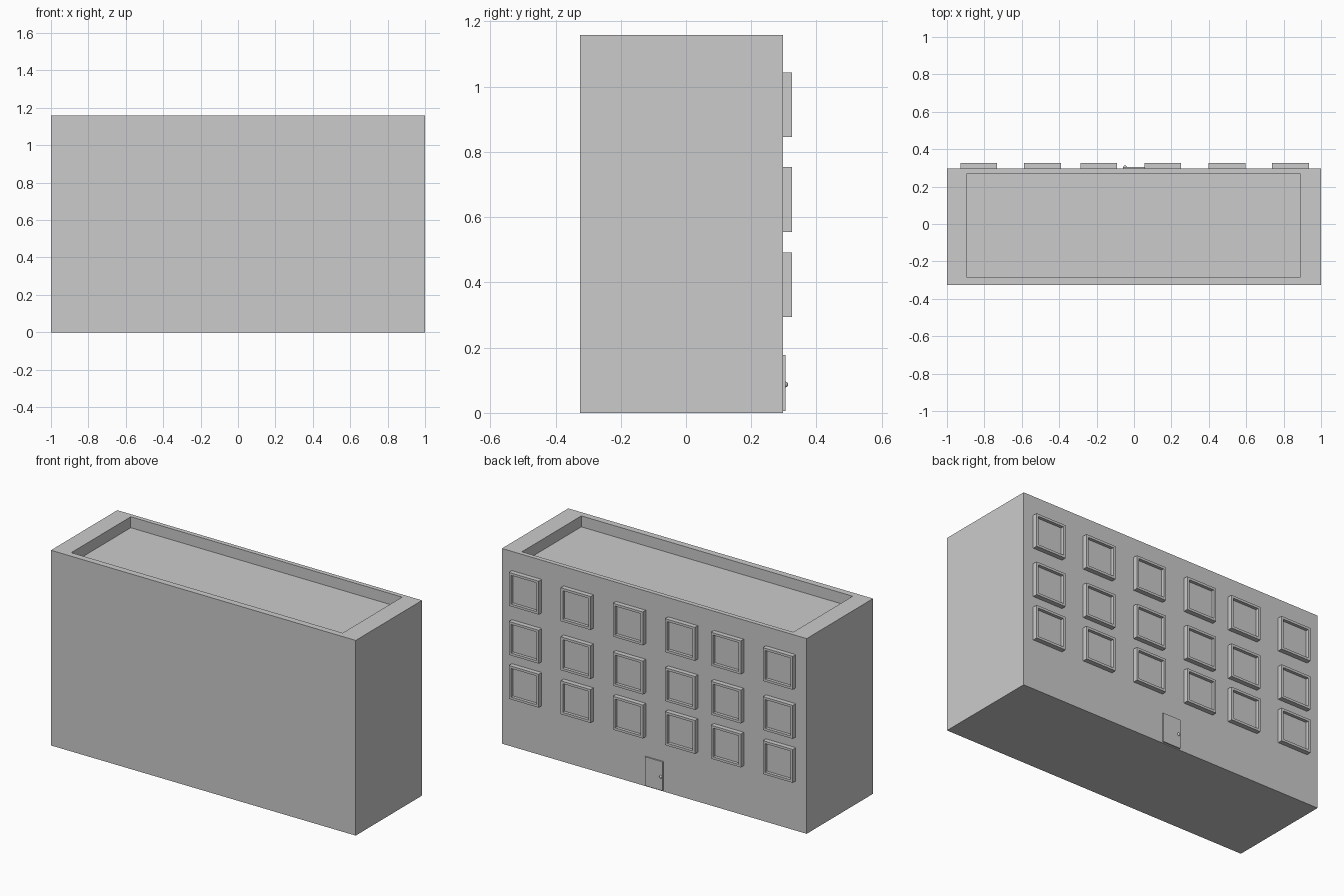
import bpy, bmesh
from mathutils import Vector

if "Cube" in bpy.data.objects:
    bpy.data.objects.remove(bpy.data.objects["Cube"])


def box_bm(lo, hi):
    bm = bmesh.new()
    bmesh.ops.create_cube(bm, size=1)
    lo, hi = Vector(lo), Vector(hi)
    for v in bm.verts:
        v.co = Vector([lo[i] + (v.co[i] + 0.5) * (hi[i] - lo[i]) for i in range(3)])
    bm.normal_update()
    return bm


def facing(bm, axis):
    return max(bm.faces, key=lambda f: f.normal.dot(Vector(axis)))


def sink(bm, face, depth):
    # push a recess straight inward from a face
    d = -face.normal * depth
    new = bmesh.ops.extrude_discrete_faces(bm, faces=[face])["faces"][0]
    bmesh.ops.translate(bm, verts=new.verts[:], vec=d)


def finish(bm, name):
    bmesh.ops.recalc_face_normals(bm, faces=bm.faces[:])
    me = bpy.data.meshes.new(name)
    bm.to_mesh(me)
    bm.free()
    ob = bpy.data.objects.new(name, me)
    bpy.context.collection.objects.link(ob)
    return ob


WALL = 0.297

# Building block with a sunken roof behind a parapet
bm = box_bm((-1, -0.325, 0), (1, WALL, 1.158))
top = facing(bm, (0, 0, 1))
bmesh.ops.inset_individual(bm, faces=[top], thickness=0.03)
for v in top.verts:
    v.co.x = 0.888 if v.co.x > 0 else -0.893
    v.co.y = 0.27 if v.co.y > 0 else -0.287
sink(bm, top, 0.065)
finish(bm, "building")

# Grid of framed windows
for row, z in enumerate((0.393, 0.654, 0.945)):
    for col, x in enumerate((-0.83, -0.489, -0.188, 0.154, 0.497, 0.837)):
        bm = box_bm((x - 0.098, WALL, z - 0.099), (x + 0.098, 0.325, z + 0.099))
        front = facing(bm, (0, 1, 0))
        bmesh.ops.inset_individual(bm, faces=[front], thickness=0.02)
        sink(bm, front, 0.018)
        finish(bm, f"window_{row + 1}_{col + 1}")

# Door
finish(box_bm((-0.06, WALL, 0.006), (0.056, 0.305, 0.178)), "door")

# Door knob
bpy.ops.mesh.primitive_uv_sphere_add(segments=16, ring_count=8, radius=0.009,
                                     location=(-0.048, 0.304, 0.087))
bpy.context.object.name = "door_knob"
bpy.ops.object.shade_smooth_by_angle()
